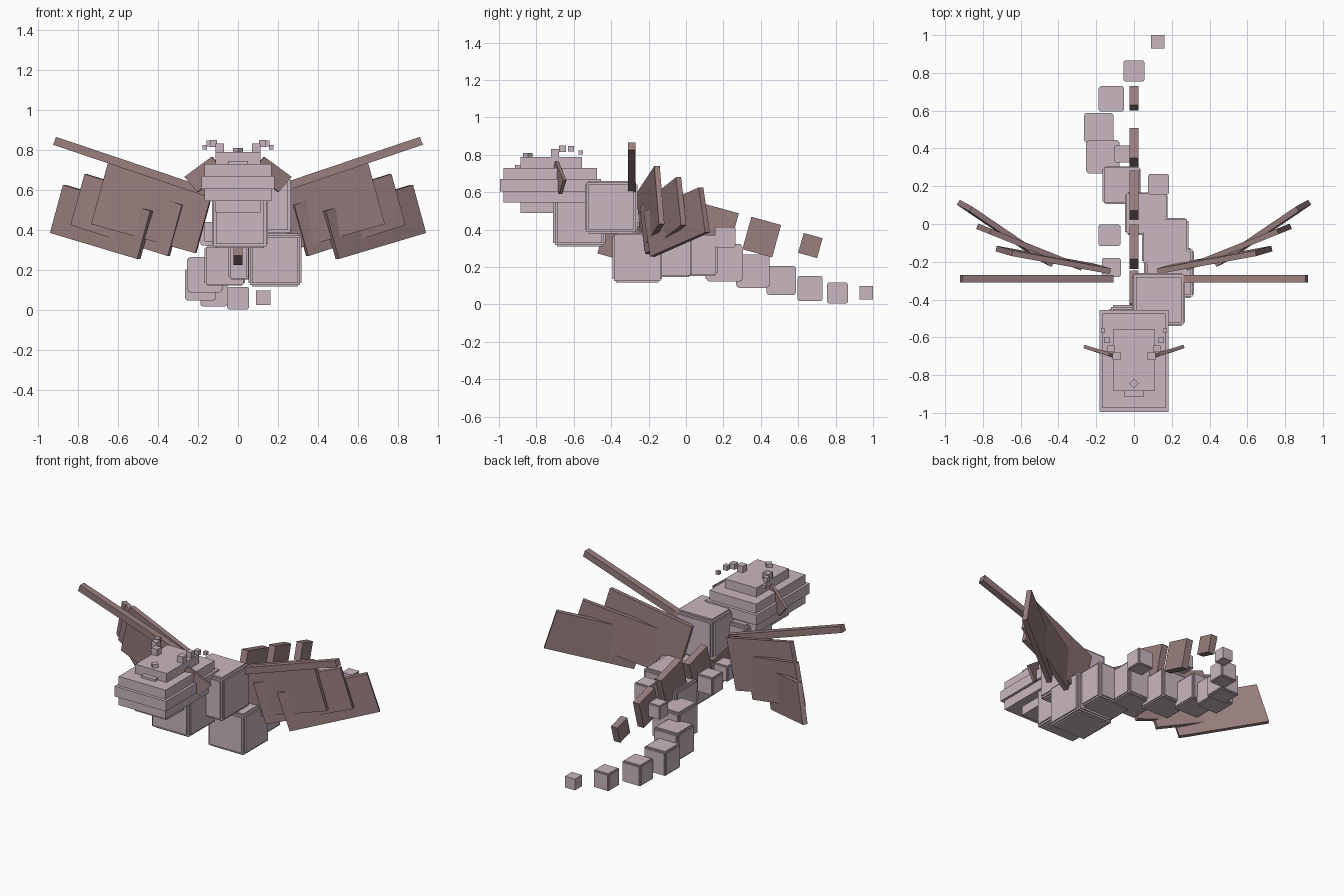
import bpy, bmesh
from math import radians
from mathutils import Matrix, Vector

old = bpy.data.objects.get("Cube")
if old:
    bpy.data.objects.remove(old, do_unlink=True)


def material(name, rgb):
    m = bpy.data.materials.new(name)
    m.use_nodes = True
    m.diffuse_color = (*rgb, 1)
    m.node_tree.nodes["Principled BSDF"].inputs["Base Color"].default_value = (*rgb, 1)
    return m


LILAC = material("pale lilac", (0.59, 0.475, 0.53))
BROWN = material("dusty brown", (0.32, 0.21, 0.21))


def finish(bm, name, mat):
    bmesh.ops.recalc_face_normals(bm, faces=bm.faces)
    me = bpy.data.meshes.new(name)
    bm.to_mesh(me)
    bm.free()
    me.materials.append(mat)
    ob = bpy.data.objects.new(name, me)
    bpy.context.collection.objects.link(ob)
    return ob


def add_box(bm, centre, size, rot=Matrix()):
    bmesh.ops.create_cube(bm, size=1, matrix=Matrix.Translation(centre) @ rot
                          @ Matrix.Diagonal((*size, 1)))


def box(name, centre, size, mat=LILAC, rot=Matrix()):
    bm = bmesh.new()
    add_box(bm, centre, size, rot)
    return finish(bm, name, mat)


def span(name, x, y0, y1, z0, z1):
    """Box centred on x = 0 between two y and two z limits."""
    return box(name, (0, (y0 + y1) / 2, (z0 + z1) / 2), (2 * x, y1 - y0, z1 - z0))


def segment(name, centre, s):
    """Cube with a raised slab through each axis, giving stepped edges."""
    bm = bmesh.new()
    add_box(bm, centre, (s * 0.94,) * 3)
    for axis in range(3):
        size = [s * 0.86] * 3
        size[axis] = s
        add_box(bm, centre, size)
    return finish(bm, name, LILAC)


def plate(name, p, q, r, thick, side):
    """Thin rectangle through three consecutive corners, mirrored by side."""
    p, q, r = (Vector((c[0] * side, c[1], c[2])) for c in (p, q, r))
    n = (q - p).cross(r - q).normalized() * thick / 2
    bm = bmesh.new()
    loop = [p, q, r, p + r - q]
    a = [bm.verts.new(v + n) for v in loop]
    b = [bm.verts.new(v - n) for v in loop]
    bm.faces.new(a)
    bm.faces.new(b[::-1])
    for i in range(4):
        j = (i + 1) % 4
        bm.faces.new((a[i], b[i], b[j], a[j]))
    return finish(bm, name, BROWN)


# Winding body, from neck to tail: centre and size
body = [
    ((0.01, -0.57, 0.45), 0.28), ((0.13, -0.40, 0.52), 0.28),
    ((0.185, -0.26, 0.25), 0.265), ((0.165, -0.09, 0.27), 0.245),
    ((0.065, 0.055, 0.265), 0.225), ((-0.066, 0.205, 0.222), 0.2),
    ((-0.165, 0.357, 0.177), 0.178), ((-0.187, 0.51, 0.128), 0.157),
    ((-0.12, 0.663, 0.085), 0.135), ((0, 0.81, 0.06), 0.112),
]
for i, (c, s) in enumerate(body):
    segment(f"body_segment_{i + 1}", c, s)
box("tail_tip", (0.126, 0.964, 0.062), (0.072,) * 3)

# Small floating blocks beside the back
for i, (c, s) in enumerate([((0.13, 0.21, 0.36), 0.11), ((-0.06, 0.37, 0.35), 0.09),
                            ((-0.13, -0.06, 0.38), 0.115), ((-0.12, -0.23, 0.39), 0.1)]):
    segment(f"side_block_{i + 1}", c, s)

# Head layers
span("head_top", 0.112, -0.885, -0.555, 0.72, 0.788)
span("head_upper", 0.167, -0.975, -0.475, 0.67, 0.73)
span("head_wide", 0.183, -0.995, -0.455, 0.605, 0.67)
span("head_lower", 0.167, -0.975, -0.475, 0.545, 0.605)
span("jaw", 0.112, -0.885, -0.56, 0.488, 0.55)
span("nose", 0.05, -0.915, -0.88, 0.72, 0.745)
box("snout_stud", (0, -0.845, 0.795), (0.036, 0.036, 0.03),
    rot=Matrix.Rotation(radians(45), 4, "Z"))

for side, label in ((1, "left"), (-1, "right")):
    # Horns made of shrinking cubes
    for i, (x, y, z, s) in enumerate([(0.092, -0.70, 0.81, 0.042), (0.122, -0.66, 0.832, 0.036),
                                      (0.143, -0.615, 0.832, 0.03), (0.165, -0.563, 0.812, 0.022)]):
        box(f"{label}_horn_{i + 1}", (side * x, y, z), (s,) * 3)

    # Ear
    plate(f"{label}_ear", (0.13, -0.69, 0.765), (0.265, -0.648, 0.665),
          (0.2, -0.67, 0.59), 0.018, side)

    # Wing spar
    a, b = Vector((side * 0.115, -0.29, 0.575)), Vector((side * 0.915, -0.29, 0.845))
    d = b - a
    box(f"{label}_wing_spar", (a + b) / 2, (0.042, 0.042, d.length), BROWN,
        d.to_track_quat("Z", "Y").to_matrix().to_4x4())

    # Wing panels: outer top, outer bottom and inner bottom corners
    panels = [
        ((0.645, -0.155, 0.74), (0.73, -0.13, 0.43), (0.21, -0.225, 0.285)),
        ((0.76, -0.04, 0.68), (0.83, -0.012, 0.425), (0.345, -0.205, 0.27)),
        ((0.865, 0.08, 0.625), (0.93, 0.115, 0.385), (0.495, -0.18, 0.255)),
    ]
    for i, corners in enumerate(panels):
        plate(f"{label}_wing_panel_{i + 1}", *corners, 0.03, side)

# Tilted fins along the back: y, z, length, height
tilt = Matrix.Rotation(radians(-15.5), 4, "X")
for i, (y, z, w, h) in enumerate([(-0.36, 0.345, 0.18, 0.2), (-0.12, 0.41, 0.19, 0.2),
                                  (0.15, 0.42, 0.22, 0.2), (0.405, 0.36, 0.165, 0.18),
                                  (0.665, 0.315, 0.105, 0.11)]):
    box(f"back_fin_{i + 1}", (0, y, z), (0.045, w, h), BROWN, tilt)
